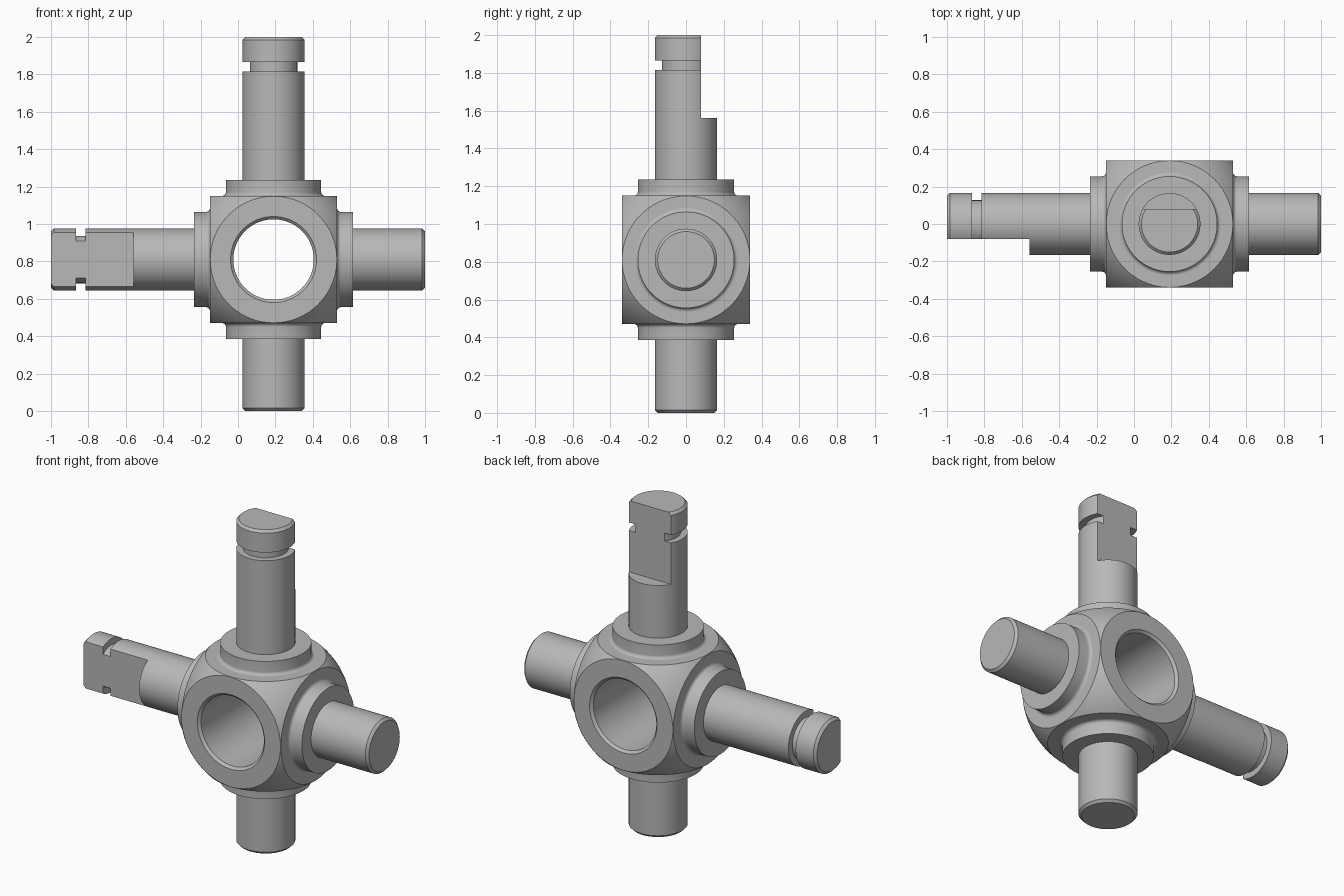
import bpy, bmesh
from math import pi, sin, cos, radians
from mathutils import Matrix, Vector

cube = bpy.data.objects.get("Cube")
if cube:
    bpy.data.objects.remove(cube, do_unlink=True)

CENTRE = Vector((0.19, 0, 0.81))
HALF = 0.34          # half width of the hub between opposite flats
COLLAR_R, COLLAR_TOP = 0.255, 0.425
SHAFT_R, CHAMFER, FILLET = 0.165, 0.015, 0.02

steel = bpy.data.materials.new("steel_grey")
steel.use_nodes = True
grey = (0.48, 0.48, 0.48, 1)
steel.diffuse_color = grey
steel.node_tree.nodes["Principled BSDF"].inputs["Base Color"].default_value = grey


def add_object(name, bm, rotation=Matrix()):
    """Turn a bmesh into an object placed about the hub centre."""
    bmesh.ops.recalc_face_normals(bm, faces=bm.faces)
    bm.transform(Matrix.Translation(CENTRE) @ rotation)
    mesh = bpy.data.meshes.new(name)
    bm.to_mesh(mesh)
    bm.free()
    mesh.materials.append(steel)
    obj = bpy.data.objects.new(name, mesh)
    bpy.context.collection.objects.link(obj)
    return obj


def lathe(profile, segments=96):
    """Revolve (radius, height) points about z and cap both ends."""
    bm = bmesh.new()
    rings = []
    for r, z in profile:
        rings.append([bm.verts.new((r * cos(2 * pi * i / segments),
                                    r * sin(2 * pi * i / segments), z))
                      for i in range(segments)])
    for a, b in zip(rings, rings[1:]):
        for i in range(segments):
            j = (i + 1) % segments
            bm.faces.new((a[i], a[j], b[j], b[i]))
    bm.faces.new(rings[0])
    bm.faces.new(rings[-1])
    return bm


def activate(obj):
    bpy.ops.object.select_all(action='DESELECT')
    obj.select_set(True)
    bpy.context.view_layer.objects.active = obj


def cut(obj, cutter):
    """Subtract the cutter and discard it."""
    cutter.hide_render = True
    mod = obj.modifiers.new("cut", 'BOOLEAN')
    mod.operation, mod.solver, mod.object = 'DIFFERENCE', 'EXACT', cutter
    activate(obj)
    bpy.ops.object.modifier_apply(modifier=mod.name)
    bpy.data.objects.remove(cutter, do_unlink=True)


def smooth(obj):
    activate(obj)
    bpy.ops.object.shade_smooth_by_angle(angle=radians(28))


# Hub: a ball with six flats whose rims just touch
bm = bmesh.new()
bmesh.ops.create_uvsphere(bm, u_segments=96, v_segments=64, radius=HALF * 2 ** 0.5 - 0.001)
for axis in range(3):
    for sign in (-1, 1):
        normal = Vector((0, 0, 0))
        normal[axis] = sign
        res = bmesh.ops.bisect_plane(bm, geom=bm.verts[:] + bm.edges[:] + bm.faces[:],
                                     plane_co=normal * HALF, plane_no=normal, clear_outer=True)
        rim = [e for e in res["geom_cut"] if isinstance(e, bmesh.types.BMEdge)]
        bmesh.ops.edgeloop_fill(bm, edges=rim)
hub = add_object("hub", bm)

# Bore from front to back, chamfered at both mouths
bore = [(0.245, -HALF - 0.015), (0.215, -HALF + 0.015),
        (0.215, HALF - 0.015), (0.245, HALF + 0.015)]
cut(hub, add_object("bore_cutter", lathe(bore), Matrix.Rotation(pi / 2, 4, 'X')))
smooth(hub)


def journal(name, rotation, length, flat_side=0):
    """Collar and shaft; a long shaft also gets a ring groove and a flat."""
    fillet = [(COLLAR_R + FILLET * (1 - sin(a)), HALF + FILLET * (1 - cos(a)))
              for a in (radians(15 * k) for k in range(7))]
    profile = [(COLLAR_R + FILLET, HALF - 0.02)] + fillet
    profile += [(COLLAR_R, COLLAR_TOP), (SHAFT_R, COLLAR_TOP)]
    if flat_side:
        profile += [(SHAFT_R, 1.005), (0.127, 1.005), (0.127, 1.055), (SHAFT_R, 1.055)]
    profile += [(SHAFT_R, length - CHAMFER), (SHAFT_R - CHAMFER, length)]
    obj = add_object(name, lathe(profile), rotation)
    if flat_side:
        bm = bmesh.new()
        bmesh.ops.create_cube(bm, size=1)
        bm.transform(Matrix.Translation((0, flat_side * 0.58, 1.25)))
        cut(obj, add_object("flat_cutter", bm, rotation))
    smooth(obj)


journal("top_shaft", Matrix(), 1.19, flat_side=1)
journal("bottom_shaft", Matrix.Rotation(pi, 4, 'X'), 0.81)
journal("left_shaft", Matrix.Rotation(pi / 2, 4, 'Y'), 0.81)
journal("right_shaft", Matrix.Rotation(-pi / 2, 4, 'Y'), 1.19, flat_side=-1)
